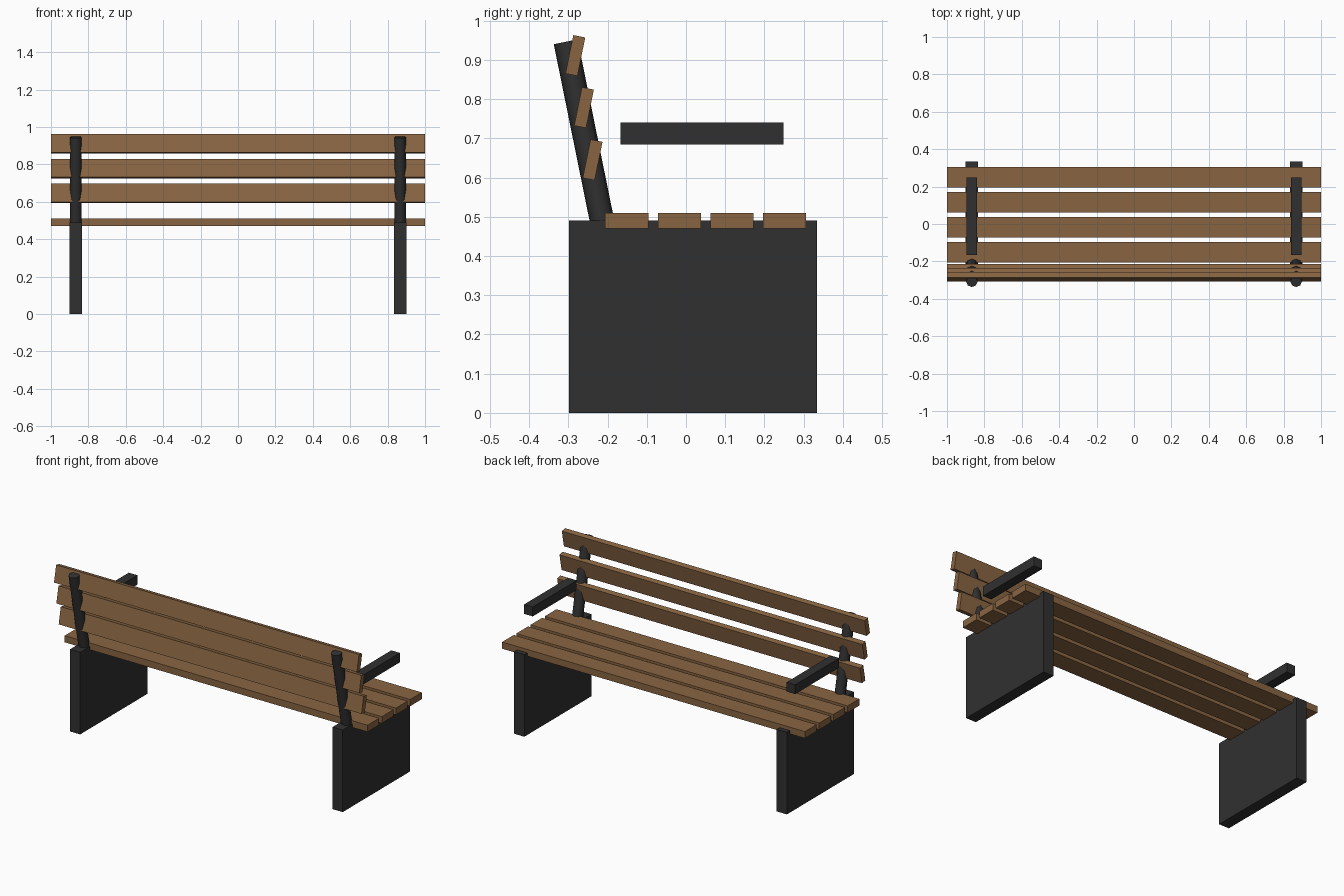
import bpy
import math

cube = bpy.data.objects.get("Cube")
if cube:
    bpy.data.objects.remove(cube, do_unlink=True)


def material(name, color):
    mat = bpy.data.materials.new(name)
    mat.use_nodes = True
    mat.diffuse_color = color
    mat.node_tree.nodes["Principled BSDF"].inputs["Base Color"].default_value = color
    return mat


wood = material("warm wood", (0.25, 0.13, 0.055, 1))
iron = material("dark iron", (0.03, 0.03, 0.03, 1))
TILT = 0.2


def box(name, center, size, mat, tilt=0):
    bpy.ops.mesh.primitive_cube_add(size=1, location=center, rotation=(tilt, 0, 0))
    obj = bpy.context.object
    obj.name = name
    obj.scale = size
    obj.data.materials.append(mat)
    return obj


# Seat slats
for i in range(4):
    box(f"seat_slat_{i + 1}", (0, -0.151 + i * 0.134, 0.49), (2, 0.11, 0.04), wood)

# Back slats, leaning against the slope of the posts
for i in range(3):
    box(f"back_slat_{i + 1}", (0, -0.238 - i * 0.022, 0.645 + i * 0.133),
        (2, 0.031, 0.1), wood, -TILT)

# End frames: panel leg, round back post and armrest
for side, x in (("left", 0.867), ("right", -0.867)):
    box(f"{side}_leg", (x, 0.018, 0.245), (0.067, 0.633, 0.49), iron)
    box(f"{side}_armrest", (x, 0.041, 0.712), (0.057, 0.415, 0.056), iron)
    bpy.ops.mesh.primitive_cylinder_add(
        vertices=8, radius=0.031, depth=0.5,
        location=(x, -0.257, 0.701), rotation=(TILT, 0, 0))
    post = bpy.context.object
    post.name = f"{side}_back_post"
    post.data.materials.append(iron)
    bpy.ops.object.shade_smooth_by_angle(angle=math.radians(50))
